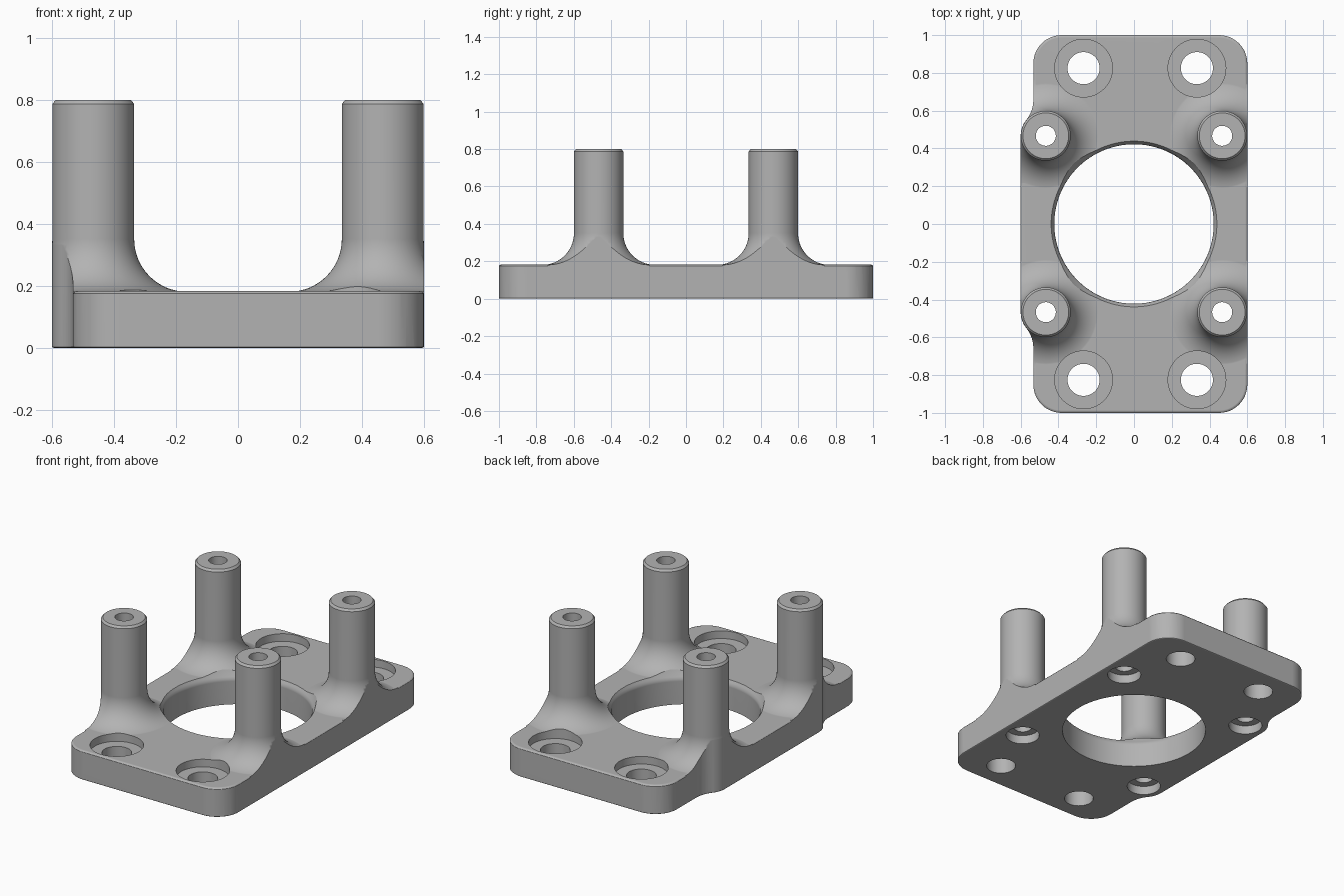
import bpy, bmesh
from math import sin, cos, radians, atan2, sqrt, degrees

if "Cube" in bpy.data.objects:
    bpy.data.objects.remove(bpy.data.objects["Cube"])

TOP = 0.183                      # plate thickness
POST = 0.467                     # post centre offset in x and y
POST_R = 0.133
FILLET = 0.17
EDGE_X, STEP_X, CORNER = 0.6, -0.533, 0.15


def arc(cx, cy, r, a0, a1, n=12):
    angles = [radians(a0 + (a1 - a0) * i / n) for i in range(n + 1)]
    return [(cx + r * cos(a), cy + r * sin(a)) for a in angles]


def make_object(name, bm):
    bmesh.ops.recalc_face_normals(bm, faces=bm.faces)
    mesh = bpy.data.meshes.new(name)
    bm.to_mesh(mesh)
    bm.free()
    obj = bpy.data.objects.new(name, mesh)
    bpy.context.collection.objects.link(obj)
    return obj


def outline(grow):
    """Plate outline, wider around the posts on the right-hand side."""
    c, r = CORNER, CORNER + grow
    dx = STEP_X - FILLET + POST
    dy = sqrt((FILLET + POST_R) ** 2 - dx ** 2)
    turn = degrees(atan2(dy, -dx))
    upper = arc(STEP_X + c, 1 - c, r, 90, 180)
    upper += arc(STEP_X - FILLET, POST + dy, FILLET - grow, 0, -turn)
    upper += arc(-POST, POST, POST_R + grow, 180 - turn, 180)[1:]
    lower = [(x, -y) for x, y in reversed(upper)]
    right = arc(EDGE_X - c, c - 1, r, -90, 0) + arc(EDGE_X - c, 1 - c, r, 0, 90)
    return right + upper + lower


def prism(name, points, z0, z1, rounding=0):
    bm = bmesh.new()
    face = bm.faces.new([bm.verts.new((x, y, z0)) for x, y in points])
    new = bmesh.ops.extrude_face_region(bm, geom=[face])["geom"]
    bmesh.ops.translate(bm, vec=(0, 0, z1 - z0),
                        verts=[v for v in new if isinstance(v, bmesh.types.BMVert)])
    if rounding:
        for z, width in ((z1, rounding), (z0, rounding / 2)):
            rim = [e for e in bm.edges if all(abs(v.co.z - z) < 1e-5 for v in e.verts)]
            bmesh.ops.bevel(bm, geom=rim, offset=width, segments=3,
                            profile=0.5, affect='EDGES')
    return make_object(name, bm)


def lathe(name, profile, centres, n=64):
    """Closed solids of revolution from (radius, height) points."""
    bm = bmesh.new()
    for cx, cy in centres:
        rings = [[bm.verts.new((x, y, z)) for x, y in arc(cx, cy, r, 0, 360, n)[:-1]]
                 for r, z in profile]
        for a, b in zip(rings, rings[1:]):
            for i in range(n):
                j = (i + 1) % n
                bm.faces.new((a[i], a[j], b[j], b[i]))
        bm.faces.new(rings[0])
        bm.faces.new(rings[-1])
    return make_object(name, bm)


def boolean(target, other, operation):
    other.hide_render = True
    mod = target.modifiers.new(operation, 'BOOLEAN')
    mod.operation, mod.solver, mod.object = operation, 'EXACT', other
    bpy.context.view_layer.objects.active = target
    bpy.ops.object.modifier_apply(modifier=mod.name)
    bpy.data.objects.remove(other)


post_centres = [(sx * POST, sy * POST) for sx in (-1, 1) for sy in (-1, 1)]
bolt_centres = [(x, y) for x in (-0.267, 0.333) for y in (-0.825, 0.825)]

# Plate with softened rims
bracket = prism("mounting_bracket", outline(0.002), 0, TOP, 0.016)

# Posts with a flared foot and chamfered tip
foot = arc(POST_R - 0.001 + FILLET, TOP - 0.002 + FILLET, FILLET, 270, 180, 16)
posts = lathe("posts", [(foot[0][0], 0.05)] + foot + [(POST_R - 0.001, 0.787), (0.121, 0.8)],
              post_centres)
boolean(bracket, posts, 'UNION')

# Trim the flared feet to the plate outline
boolean(bracket, prism("trim", outline(0), -0.2, 1), 'INTERSECT')

# Large central opening with an eased upper rim
opening = lathe("opening", [(0.422, -0.1), (0.422, 0.145), (0.424, 0.158),
                            (0.43, 0.17), (0.44, 0.185), (0.472, 0.25)], [(0, 0)], 128)
boolean(bracket, opening, 'DIFFERENCE')

# Counterbored bolt holes, sunk from above
bolts = lathe("bolt_holes", [(0.085, -0.1), (0.085, 0.135), (0.153, 0.135), (0.153, 0.4)],
              bolt_centres)
boolean(bracket, bolts, 'DIFFERENCE')

# Post bores, counterbored from below
bores = lathe("post_bores", [(0.098, -0.1), (0.098, 0.055), (0.053, 0.055), (0.053, 1)],
              post_centres)
boolean(bracket, bores, 'DIFFERENCE')

# Single grey finish
grey = bpy.data.materials.new("plain_grey")
grey.use_nodes = True
colour = (0.45, 0.45, 0.45, 1)
grey.diffuse_color = colour
grey.node_tree.nodes["Principled BSDF"].inputs["Base Color"].default_value = colour
bracket.data.materials.clear()
bracket.data.materials.append(grey)

# Smooth curved walls, keep crisp edges and flat faces
bpy.ops.object.select_all(action='DESELECT')
bracket.select_set(True)
bpy.context.view_layer.objects.active = bracket
bpy.ops.object.shade_smooth_by_angle(angle=radians(32))
weighted = bracket.modifiers.new("weighted_normals", 'WEIGHTED_NORMAL')
weighted.keep_sharp = True
